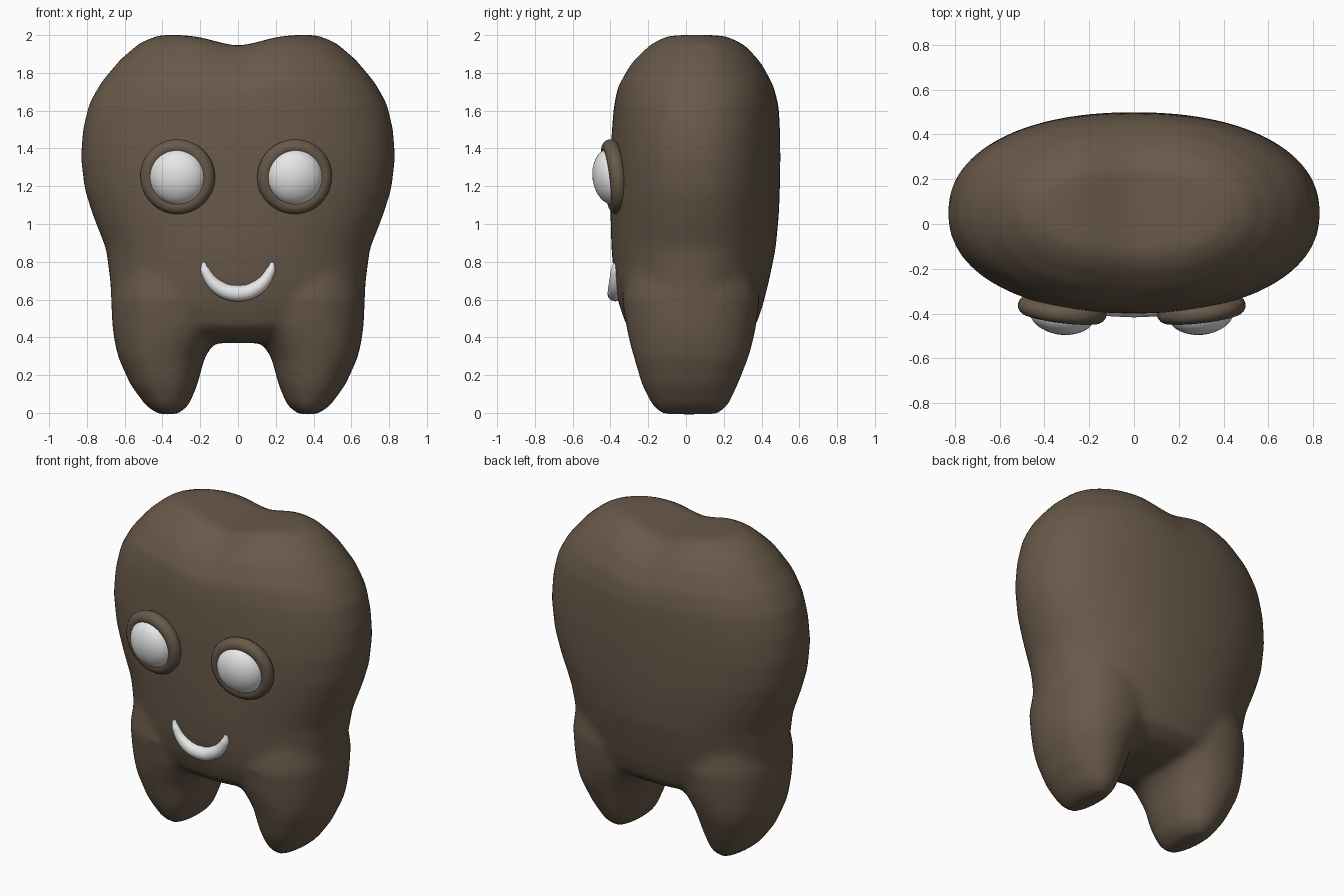
import bpy, bmesh, math
from mathutils import Vector

if "Cube" in bpy.data.objects:
    bpy.data.objects.remove(bpy.data.objects["Cube"], do_unlink=True)


def make_material(name, colour):
    mat = bpy.data.materials.new(name)
    mat.use_nodes = True
    mat.diffuse_color = (*colour, 1)
    mat.node_tree.nodes["Principled BSDF"].inputs["Base Color"].default_value = (*colour, 1)
    return mat


brown = make_material("brown", (0.14, 0.1, 0.068))
white = make_material("white", (0.8, 0.8, 0.8))


def spow(v, p):
    return math.copysign(abs(v) ** p, v)


def loft(bm, sections, steps=56):
    """Stack rounded rings, each given as height, centre x, half width, front y, back y."""
    rings = []
    for z, cx, hx, yf, yb in sections:
        ring = []
        for i in range(steps):
            a = 2 * math.pi * i / steps
            x = cx + hx * spow(math.cos(a), 0.91)
            y = (yf + yb) / 2 + (yb - yf) / 2 * spow(math.sin(a), 0.91)
            ring.append(bm.verts.new((x, y, z)))
        rings.append(ring)
    for low, high in zip(rings, rings[1:]):
        for i in range(steps):
            j = (i + 1) % steps
            bm.faces.new((low[i], low[j], high[j], high[i]))
    bm.faces.new(rings[0][::-1])
    bm.faces.new(rings[-1])


# Tooth body: crown with a saddle on top, and two roots
bm = bmesh.new()
crown = [
    (0.37, 0, 0.2, -0.12, 0.18), (0.4, 0, 0.36, -0.24, 0.29),
    (0.46, 0, 0.56, -0.315, 0.37), (0.58, 0, 0.67, -0.357, 0.41),
    (0.7, 0, 0.677, -0.38, 0.44), (0.87, 0, 0.7, -0.395, 0.475),
    (1.05, 0, 0.77, -0.4, 0.492), (1.18, 0, 0.812, -0.4, 0.497),
    (1.35, 0, 0.833, -0.4, 0.5), (1.5, 0, 0.822, -0.393, 0.498),
    (1.64, 0, 0.788, -0.383, 0.492), (1.75, 0, 0.725, -0.365, 0.47),
    (1.87, 0, 0.625, -0.3, 0.41), (1.96, 0, 0.52, -0.21, 0.33),
    (2.0, 0, 0.42, -0.14, 0.25),
]
# Smaller rings close the crown so that the saddle can bend it
crown += [(2.003, 0, 0.42 * s, 0.055 - 0.195 * s, 0.055 + 0.195 * s)
          for s in (0.8, 0.6, 0.4, 0.2, 0.05)]
loft(bm, crown)
for v in bm.verts:
    height = min(max((v.co.z - 1.4) / 0.5, 0), 1)
    v.co.z -= 0.058 * height * math.exp(-(v.co.x / 0.17) ** 2)

root = [
    (-0.008, 0.37, 0.05, -0.13, 0.17), (0.04, 0.375, 0.115, -0.18, 0.225),
    (0.15, 0.392, 0.178, -0.235, 0.275), (0.29, 0.405, 0.228, -0.275, 0.33),
    (0.36, 0.392, 0.258, -0.295, 0.35), (0.45, 0.365, 0.3, -0.315, 0.37),
    (0.6, 0.35, 0.322, -0.338, 0.39), (0.8, 0.35, 0.29, -0.3, 0.36),
]
for side in (1, -1):
    loft(bm, [(z, side * cx, hx, yf, yb) for z, cx, hx, yf, yb in root])
mesh = bpy.data.meshes.new("tooth_body")
bm.to_mesh(mesh)
bm.free()
mesh.materials.append(brown)
body = bpy.data.objects.new("tooth_body", mesh)
bpy.context.collection.objects.link(body)
merge = body.modifiers.new("merge", "REMESH")
merge.mode = "VOXEL"
merge.voxel_size = 0.024
merge.use_smooth_shade = True
soften = body.modifiers.new("soften", "SMOOTH")
soften.factor = 0.5
soften.iterations = 10


def finish(name, mat):
    obj = bpy.context.object
    obj.name = name
    obj.data.materials.append(mat)
    bpy.ops.object.shade_smooth()
    return obj


# Eyes: a brown rim around a flattened white ball
for name, side, x in (("left", 1, 0.3), ("right", -1, -0.32)):
    turn = (math.radians(97), 0, side * math.radians(7))
    bpy.ops.mesh.primitive_torus_add(
        location=(x, -0.382, 1.25), rotation=turn, major_segments=48,
        minor_segments=16, major_radius=0.158, minor_radius=0.042)
    finish(name + "_eye_rim", brown)
    bpy.ops.mesh.primitive_uv_sphere_add(
        location=(x, -0.395, 1.25), rotation=turn, segments=32, ring_count=16, radius=0.15)
    finish(name + "_eye", white).scale.z = 0.66

# Smile: a curved tube that narrows to its tips
curve = bpy.data.curves.new("smile", "CURVE")
curve.dimensions = "3D"
curve.bevel_depth = 0.043
curve.bevel_resolution = 4
curve.use_fill_caps = True
spline = curve.splines.new("BEZIER")
half = [(0.182, 0.795, 0.25), (0.172, 0.75, 0.6), (0.1, 0.662, 0.9)]
points = [(-x, z, r) for x, z, r in half] + [(0, 0.633, 1)] + half[::-1]
spline.bezier_points.add(len(points) - 1)
for p, (x, z, r) in zip(spline.bezier_points, points):
    p.co = Vector((x, -0.374, z))
    p.radius = r
    p.handle_left_type = p.handle_right_type = "AUTO"
curve.materials.append(white)
smile = bpy.data.objects.new("smile", curve)
bpy.context.collection.objects.link(smile)
